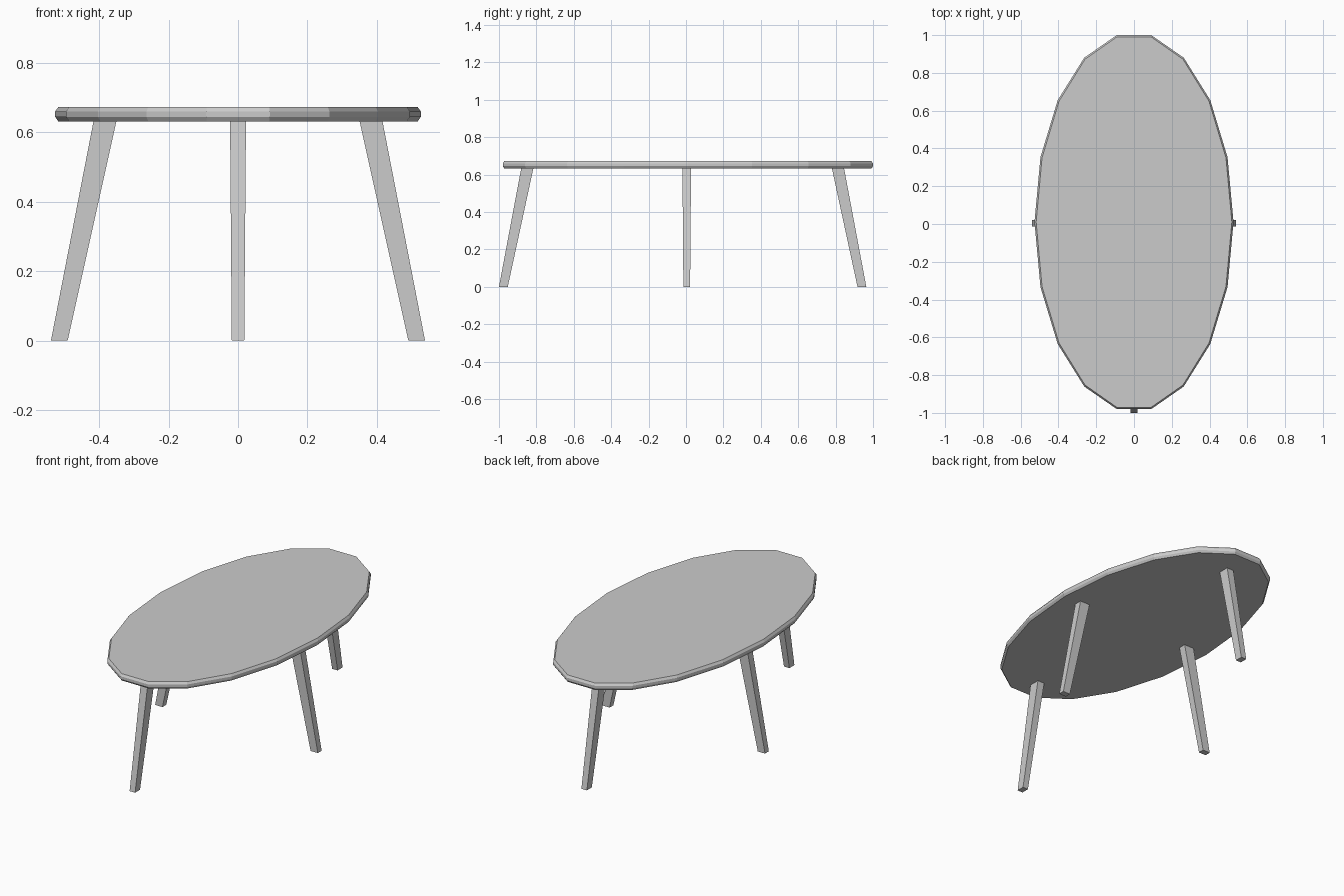
import bpy, bmesh
from math import cos, sin, pi

if "Cube" in bpy.data.objects:
    bpy.data.objects.remove(bpy.data.objects["Cube"])

SIDES = 18


def make_object(name, rings):
    """Skin a stack of equal-length vertex rings and cap both ends."""
    bm = bmesh.new()
    loops = [[bm.verts.new(p) for p in ring] for ring in rings]
    for low, high in zip(loops, loops[1:]):
        n = len(low)
        for i in range(n):
            j = (i + 1) % n
            bm.faces.new((low[i], low[j], high[j], high[i]))
    bm.faces.new(loops[0])
    bm.faces.new(loops[-1])
    bmesh.ops.recalc_face_normals(bm, faces=bm.faces)
    mesh = bpy.data.meshes.new(name)
    bm.to_mesh(mesh)
    bm.free()
    obj = bpy.data.objects.new(name, mesh)
    bpy.context.collection.objects.link(obj)
    return obj


# Oval tabletop with a chamfered rim: (inset, height)
def oval(inset, z):
    return [((0.527 - inset) * cos(2 * pi * i / SIDES),
             0.01 + (1.005 - inset) * sin(2 * pi * i / SIDES), z)
            for i in range(SIDES)]


make_object("tabletop", [oval(i, z) for i, z in
                         ((0.009, 0.632), (0, 0.645), (0, 0.66), (0.009, 0.673))])


# Splayed, tapered legs: horizontal rectangle at the foot and at the top
def rect(x0, x1, y0, y1, z):
    return [(x0, y0, z), (x1, y0, z), (x1, y1, z), (x0, y1, z)]


TOP = 0.634
for name, s in (("left_leg", -1), ("right_leg", 1)):
    make_object(name, [rect(s * 0.491, s * 0.539, -0.014, 0.022, 0),
                       rect(s * 0.35, s * 0.416, -0.019, 0.027, TOP)])
for name, s in (("front_leg", -1), ("back_leg", 1)):
    c = -0.018
    make_object(name, [rect(-0.018, 0.018, c + s * 0.935, c + s * 0.982, 0),
                       rect(-0.023, 0.023, c + s * 0.798, c + s * 0.863, TOP)])
